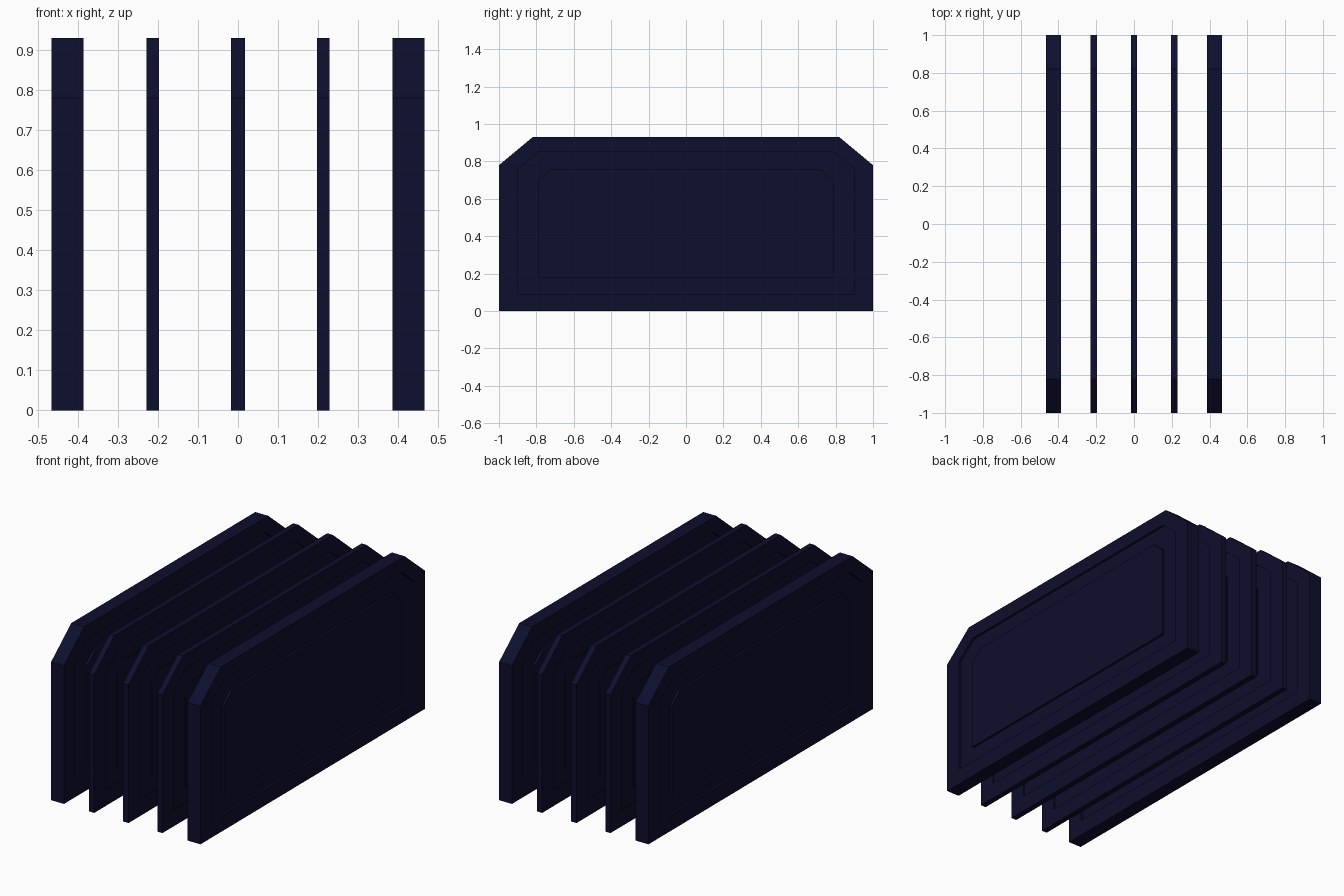
import bpy, bmesh

if "Cube" in bpy.data.objects:
    bpy.data.objects.remove(bpy.data.objects["Cube"])

navy = bpy.data.materials.new("dark_navy")
navy.diffuse_color = (0.004, 0.0044, 0.026, 1)
navy.use_nodes = True
navy.node_tree.nodes["Principled BSDF"].inputs["Base Color"].default_value = navy.diffuse_color


def outline(half_y, low, high, cut_y, cut_z):
    """Rectangle with the two upper corners cut off, as (y, z) points."""
    return [(-half_y, low), (half_y, low), (half_y, high - cut_z),
            (half_y - cut_y, high), (-half_y + cut_y, high),
            (-half_y, high - cut_z)]


EDGE = outline(1.0, 0.0, 0.93, 0.18, 0.15)      # outside of the board
GROOVE = outline(0.90, 0.09, 0.85, 0.11, 0.09)  # outside of the groove
FIELD = outline(0.79, 0.18, 0.76, 0.07, 0.06)   # raised centre field


def panel(name, x, thickness, depth):
    """Upright board with a sunk groove around a raised field on both sides."""
    h = thickness / 2
    # sections from the field on one side, round the edge, to the other side
    side = [(FIELD, h), (FIELD, h - depth), (GROOVE, h - depth),
            (GROOVE, h), (EDGE, h)]
    sections = side + [(pts, -px) for pts, px in reversed(side)]
    bm = bmesh.new()
    rings = [[bm.verts.new((px, y, z)) for y, z in pts] for pts, px in sections]
    for a, b in zip(rings, rings[1:]):
        for i in range(len(a)):
            j = (i + 1) % len(a)
            bm.faces.new((a[i], a[j], b[j], b[i]))
    bm.faces.new(rings[0])
    bm.faces.new(rings[-1])
    bmesh.ops.recalc_face_normals(bm, faces=bm.faces)
    mesh = bpy.data.meshes.new(name)
    bm.to_mesh(mesh)
    bm.free()
    mesh.materials.append(navy)
    obj = bpy.data.objects.new(name, mesh)
    obj.location.x = x
    bpy.context.collection.objects.link(obj)


# thick end panels and thin dividers, mirrored about the middle
for sign, label in ((-1, "left"), (1, "right")):
    panel(label + "_end_panel", sign * 0.426, 0.08, 0.014)
    panel(label + "_divider", sign * 0.213, 0.032, 0.006)
panel("middle_divider", 0, 0.034, 0.006)
